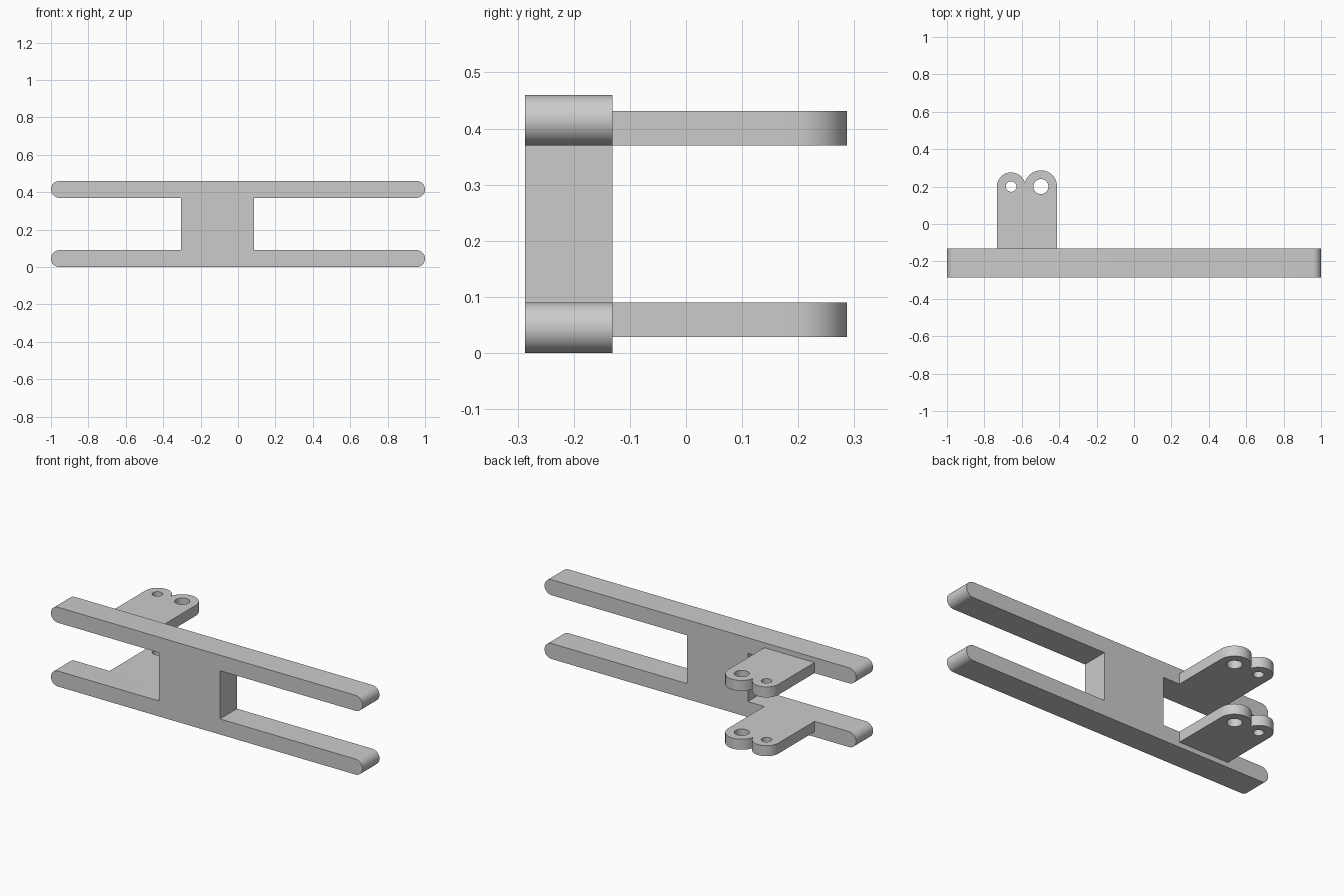
import bpy
import bmesh
from math import acos, cos, pi, sin
from mathutils import Matrix, Vector

if "Cube" in bpy.data.objects:
    bpy.data.objects.remove(bpy.data.objects["Cube"])

grey = bpy.data.materials.new("plain grey")
grey.use_nodes = True
colour = (0.6, 0.6, 0.6, 1)
grey.diffuse_color = colour
grey.node_tree.nodes["Principled BSDF"].inputs["Base Color"].default_value = colour


def arc(cx, cy, r, start, end, steps=20):
    return [(cx + r * cos(start + (end - start) * i / steps),
             cy + r * sin(start + (end - start) * i / steps)) for i in range(steps + 1)]


def plate(name, loops, depth, matrix):
    """Extrude an outline, with any holes, upward and place it by a matrix."""
    bm = bmesh.new()
    for loop in loops:
        verts = [bm.verts.new((x, y, 0)) for x, y in loop]
        for a, b in zip(verts, verts[1:] + verts[:1]):
            bm.edges.new((a, b))
    bmesh.ops.triangle_fill(bm, edges=bm.edges[:], use_beauty=True, normal=(0, 0, 1))
    top = bmesh.ops.extrude_face_region(bm, geom=bm.faces[:], use_keep_orig=True)["geom"]
    bmesh.ops.translate(bm, vec=(0, 0, depth),
                        verts=[v for v in top if isinstance(v, bmesh.types.BMVert)])
    bmesh.ops.transform(bm, matrix=matrix, verts=bm.verts[:])
    bmesh.ops.recalc_face_normals(bm, faces=bm.faces[:])
    mesh = bpy.data.meshes.new(name)
    bm.to_mesh(mesh)
    bm.free()
    mesh.materials.append(grey)
    obj = bpy.data.objects.new(name, mesh)
    bpy.context.collection.objects.link(obj)
    bpy.ops.object.select_all(action="DESELECT")
    obj.select_set(True)
    bpy.context.view_layer.objects.active = obj
    bpy.ops.object.shade_smooth_by_angle()


# Frame: two round-ended rails joined by a web, drawn in x and z
front, back = -0.287, -0.131
height, thick = 0.46, 0.09
r = thick / 2
web_left, web_right = -0.305, 0.085
upper = height - thick
outline = arc(1 - r, r, r, -pi / 2, pi / 2)
outline += [(web_right, thick), (web_right, upper)]
outline += arc(1 - r, height - r, r, -pi / 2, pi / 2)
outline += arc(r - 1, height - r, r, pi / 2, 3 * pi / 2)
outline += [(web_left, upper), (web_left, thick)]
outline += arc(r - 1, r, r, pi / 2, 3 * pi / 2)
plate("frame", [outline], back - front,
      Matrix.Translation((0, back, 0)) @ Matrix.Rotation(pi / 2, 4, "X"))

# Lugs: two overlapping round lobes, each with a hole
lobe_y = 0.2
big_x, big_r, big_hole = -0.498, 0.087, 0.04
small_x, small_r, small_hole = -0.657, 0.076, 0.028
gap = big_x - small_x
small_angle = acos((gap**2 + small_r**2 - big_r**2) / (2 * gap * small_r))
big_angle = pi - acos((gap**2 + big_r**2 - small_r**2) / (2 * gap * big_r))
lug = [(small_x - small_r, back), (big_x + big_r, back)]
lug += arc(big_x, lobe_y, big_r, 0, big_angle)
lug += arc(small_x, lobe_y, small_r, small_angle, pi)[1:]
holes = [arc(x, lobe_y, hole, 0, 2 * pi, 32)[:-1]
         for x, hole in ((big_x, big_hole), (small_x, small_hole))]
lug_thick = 0.061
for name, z in (("lower_lug", thick - lug_thick), ("upper_lug", upper)):
    plate(name, [lug] + holes, lug_thick, Matrix.Translation(Vector((0, 0, z))))
